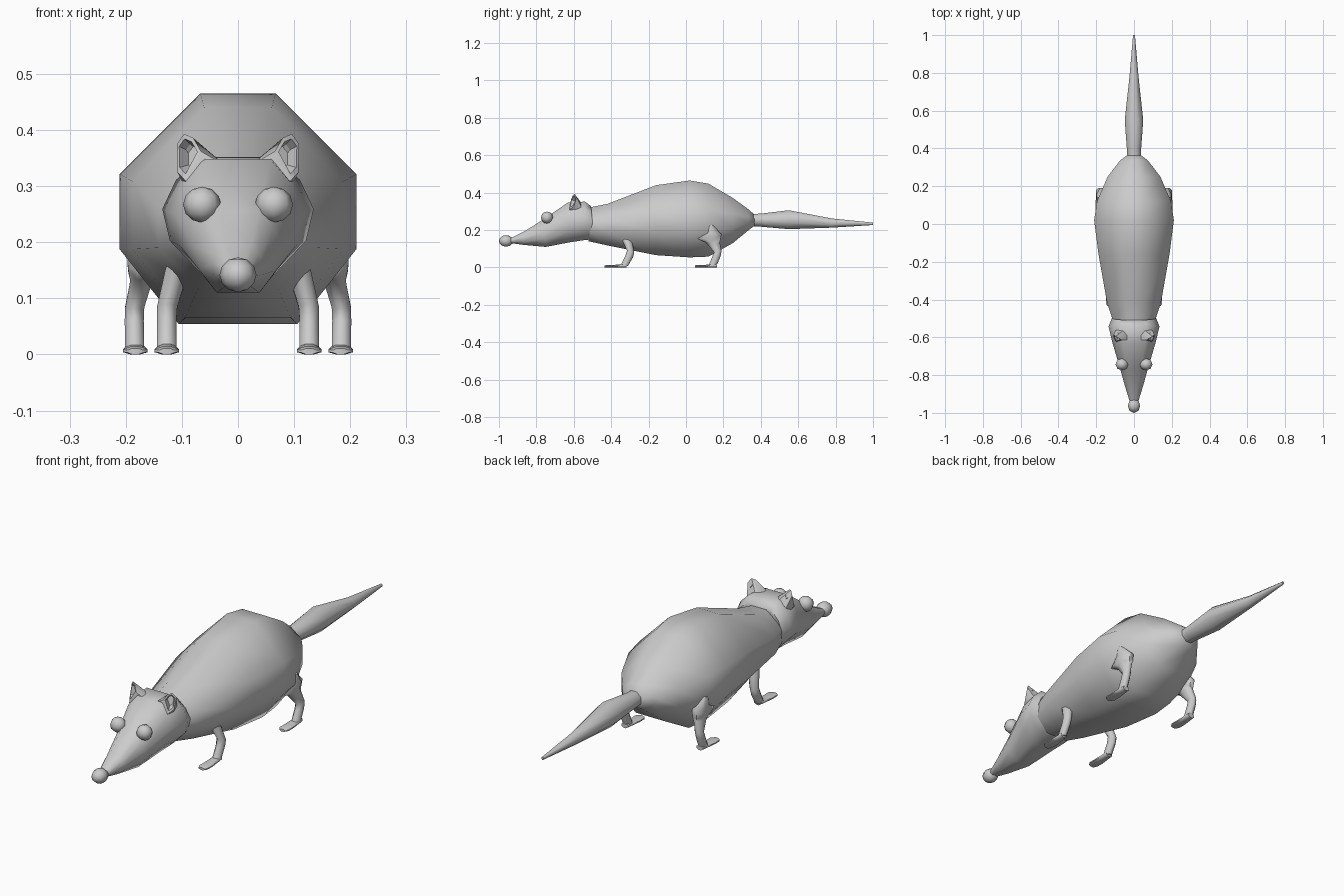
import bpy, math
from mathutils import Vector

if "Cube" in bpy.data.objects:
    bpy.data.objects.remove(bpy.data.objects["Cube"])

OCT = [(.38, 1), (1, .38), (1, -.38), (.38, -1)]


def finish(ob, mirror=False, angle=62):
    me = ob.data
    for p in me.polygons:
        p.use_smooth = True
    me.set_sharp_from_angle(angle=math.radians(angle))
    if mirror:
        ob.modifiers.new("mirror", 'MIRROR')
    return ob


def loft(name, rings, mirror=False, angle=62):
    """Skin a list of equal-length vertex rings and cap both ends."""
    n = len(rings[0])
    verts = [v for r in rings for v in r]
    faces = [list(range(n)), list(range(len(verts) - n, len(verts)))]
    for i in range(len(rings) - 1):
        for j in range(n):
            k = (j + 1) % n
            faces.append([i * n + j, i * n + k, (i + 1) * n + k, (i + 1) * n + j])
    me = bpy.data.meshes.new(name)
    me.from_pydata(verts, [], faces)
    import bmesh
    bm = bmesh.new()
    bm.from_mesh(me)
    bmesh.ops.recalc_face_normals(bm, faces=bm.faces)
    bm.to_mesh(me)
    bm.free()
    ob = bpy.data.objects.new(name, me)
    bpy.context.collection.objects.link(ob)
    return finish(ob, mirror, angle)


def section(cx, hw, low, high, half=OCT):
    """Ring between two (y, z) points, shaped by a half outline."""
    a, b = Vector((cx, *low)), Vector((cx, *high))
    mid, up = (a + b) / 2, (b - a) / 2
    outline = half + [(-u, v) for u, v in reversed(half)]
    return [mid + up * v + Vector((hw * u, 0, 0)) for u, v in outline]


# Body: faceted barrel with a wide belly
BODY = [(.32, 1), (1, .3), (1, -.35), (.5, -1)]
body = [(.108, -.52, .14, .32), (.142, -.42, .118, .34), (.188, -.16, .066, .44),
        (.211, .02, .054, .465), (.196, .12, .058, .448), (.14, .25, .13, .372),
        (.075, .335, .2, .31), (.036, .365, .222, .283)]
loft("body", [section(0, w, (y, lo), (y, hi), BODY) for w, y, lo, hi in body])

# Tail: swells, then tapers to a tip
tail = [(.034, .34, .222, .285), (.038, .40, .218, .288), (.049, .55, .205, .306),
        (.024, .78, .213, .262), (.005, 1, .227, .240)]
loft("tail", [section(0, w, (y, lo), (y, hi)) for w, y, lo, hi in tail])

# Head: collar at the neck, long pointed snout
HEAD = [(.5, 1), (.82, .6), (1, .1), (.9, -.45), (.5, -1)]
head = [(.10, (-.52, .17), (-.51, .31)), (.118, (-.49, .152), (-.508, .328)),
        (.135, (-.545, .146), (-.54, .352)), (.115, (-.62, .135), (-.63, .348)),
        (.076, (-.75, .11), (-.765, .256)), (.046, (-.87, .121), (-.86, .195)),
        (.024, (-.935, .13), (-.935, .158))]
loft("head", [section(0, w, lo, hi, HEAD) for w, lo, hi in head])


# Nose and eyes: low-poly balls
def ball(name, loc, size, mirror=False):
    bpy.ops.mesh.primitive_uv_sphere_add(segments=8, ring_count=6, radius=1)
    ob = bpy.context.object
    ob.name = name
    for v in ob.data.vertices:
        v.co = Vector(loc) + Vector([c * s for c, s in zip(v.co, size)])
    return finish(ob, mirror)


ball("nose", (0, -.962, .142), (.033, .038, .031))
ball("eyes", (.064, -.743, .267), (.034, .032, .032), True)

# Ears: hollow cups opening forward and outward
rim = [Vector(p) for p in [(.066, -.615, .362), (.08, -.605, .386), (.096, -.595, .393),
                           (.109, -.585, .375), (.108, -.6, .325), (.094, -.624, .31)]]
base = [Vector(p) for p in [(.025, -.615, .338), (.026, -.585, .34), (.06, -.565, .352),
                            (.095, -.56, .325), (.09, -.575, .29), (.07, -.615, .29)]]
centre = sum(rim, Vector()) / 6
inner = [r.lerp(centre, .25) for r in rim]
deep = [r.lerp(centre, .5) + Vector((-.012, .022, -.004)) for r in rim]
loft("ears", [base, rim, inner, deep], True, 50)

# Legs: bent limbs given as x, half width, front point, back point
front_leg = [(.098, .018, (-.35, .185), (-.295, .18)),
             (.108, .021, (-.345, .155), (-.29, .15)),
             (.126, .018, (-.315, .09), (-.277, .08)),
             (.127, .017, (-.325, .06), (-.283, .055)),
             (.127, .017, (-.35, .01), (-.31, .008))]
hind_leg = [(.178, .018, (.122, .222), (.142, .228)),
            (.172, .026, (.09, .185), (.19, .178)),
            (.17, .026, (.06, .156), (.183, .145)),
            (.172, .02, (.107, .133), (.182, .13)),
            (.184, .017, (.15, .082), (.19, .088)),
            (.185, .017, (.142, .06), (.185, .06)),
            (.184, .017, (.12, .01), (.163, .008))]
for name, leg, x, y in (("front", front_leg, .127, -.435), ("hind", hind_leg, .183, .048)):
    loft(name + "_legs", [section(cx, w, a, b) for cx, w, a, b in leg], True)
    # Flat foot reaching forward from the ankle
    foot = [(.014, 0, .011), (.022, .012, .014), (.022, .045, .013),
            (.019, .085, .018), (.016, .118, .022)]
    loft(name + "_feet", [section(x, w, (y + d, 0), (y + d, h))
                          for w, d, h in foot], True)
